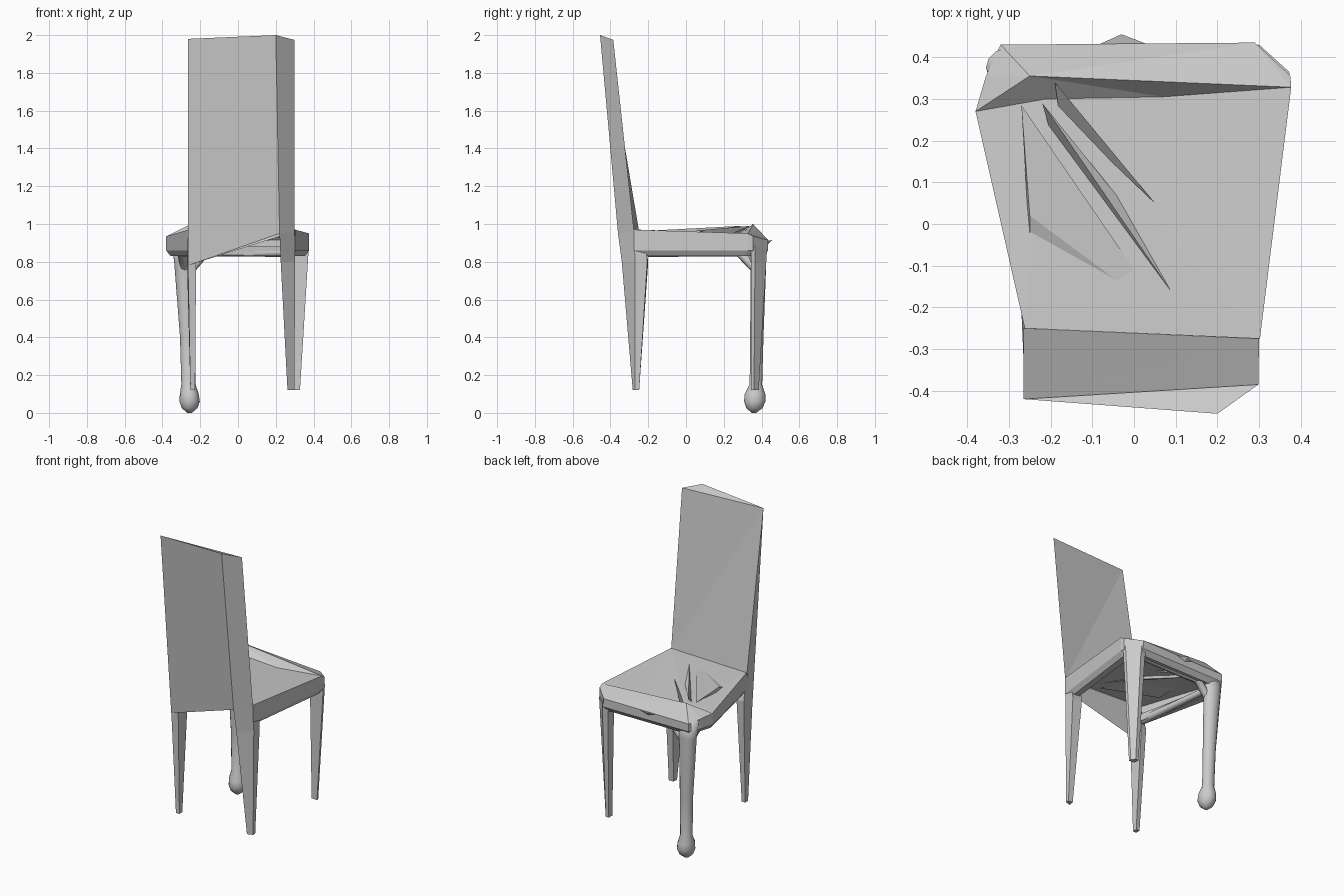
import bpy, bmesh, math


def mesh(name, verts, faces, smooth=False):
    """Object from a few points, with consistent normals."""
    me = bpy.data.meshes.new(name)
    me.from_pydata(verts, [], faces)
    bm = bmesh.new()
    bm.from_mesh(me)
    bmesh.ops.recalc_face_normals(bm, faces=bm.faces)
    bm.to_mesh(me)
    bm.free()
    ob = bpy.data.objects.new(name, me)
    bpy.context.collection.objects.link(ob)
    if smooth:
        for p in me.polygons:
            p.use_smooth = True
    return ob


def loft(name, rings, closed=True, smooth=False):
    """Skin a list of equally long rings; closed rings get end caps."""
    n = len(rings[0])
    verts = [p for r in rings for p in r]
    faces = []
    for k in range(len(rings) - 1):
        for i in range(n if closed else n - 1):
            j = (i + 1) % n
            faces.append((k*n + i, k*n + j, (k+1)*n + j, (k+1)*n + i))
    if closed:
        faces += [tuple(range(n))[::-1], tuple(range(len(verts) - n, len(verts)))]
    return mesh(name, verts, faces, smooth)


def at(z, *pts):
    return [(x, y, z) for x, y in pts]


# backrest: wedge with a triangular top and slanted lower edge
mesh("backrest", [(-.265, -.42, 1.98), (.2, -.455, 2.0), (.298, -.385, 1.975),
                  (-.265, -.31, .78), (.22, -.36, .95), (.30, -.275, .96), (-.265, -.25, .97)],
     [(0, 1, 2), (0, 3, 4, 1), (1, 4, 5, 2), (0, 2, 5), (0, 5, 6), (0, 6, 3), (3, 6, 5, 4)])

# rear legs
loft("rear_leg_right", [
    [(.22, -.36, .95), (.30, -.275, .96), (.30, -.21, .86), (.225, -.21, .84)],
    at(.80, (.226, -.34), (.303, -.27), (.30, -.205), (.235, -.20)),
    at(.12, (.262, -.282), (.298, -.27), (.298, -.248), (.265, -.248))])
loft("rear_leg_left", [
    at(.96, (-.265, -.325), (-.262, -.25), (-.26, -.25), (-.26, -.27)),
    at(.80, (-.265, -.31), (-.27, -.21), (-.225, -.20), (-.222, -.30)),
    at(.12, (-.252, -.28), (-.252, -.25), (-.227, -.25), (-.227, -.28))])

# plain front leg with a chamfered corner
loft("front_leg_right", [
    at(.88, (.27, .35), (.375, .345), (.372, .365), (.30, .43), (.26, .425)),
    at(.80, (.275, .35), (.37, .345), (.367, .365), (.305, .425), (.27, .42)),
    at(.12, (.288, .348), (.328, .345), (.327, .36), (.31, .385), (.288, .385))])

# front leg with a round foot: (z, centre x, centre y, radius x, radius y)
sections = [(.92, -.29, .375, .065, .05), (.80, -.282, .383, .056, .043),
            (.40, -.266, .375, .041, .036), (.15, -.262, .370, .038, .034),
            (.10, -.258, .365, .050, .056), (.06, -.256, .364, .054, .058),
            (.025, -.256, .362, .041, .044), (0, -.256, .36, .012, .012)]
N = 14
loft("front_leg_round", [
    [(cx + rx*math.cos(2*math.pi*i/N), cy + ry*math.sin(2*math.pi*i/N), z) for i in range(N)]
    for z, cx, cy, rx, ry in sections], smooth=True)

# seat rails: outer skirt, underside lip and inner wall, open at the back
A, B, B2, C = (-.262, -.25, .97), (-.38, .27, .935), (-.355, .355, .925), (-.32, .43, .91)
D, E2, E, F = (.29, .435, .915), (.375, .355, .935), (.377, .328, .95), (.302, -.275, .97)
rim = [A, B, B2, C, D, E2, E, F]


def inset(s, z):
    return [(x*s, .02 + (y - .02)*(s if y > 0 else .95), z) for x, y, _ in rim]


loft("seat_rails", [rim, [(x, y, .86) for x, y, _ in rim],
                    inset(.94, .83), inset(.80, .835), inset(.79, .88)], closed=False)

# seat top: crumpled sheet with a raised front corner
P, M, Q = (-.25, .355, 1.0), (.07, .305, .93), (-.21, .30, .95)
mesh("seat_top", rim + [P, M, Q],
     [(8, 1, 2), (8, 2, 3), (8, 3, 4), (8, 4, 6), (4, 5, 6), (8, 6, 9), (8, 9, 10),
      (8, 10, 1), (6, 7, 9), (7, 10, 9), (0, 10, 7), (0, 1, 10)])

# thin folds fanning across the seat
folds = [((-.19, .34, .99), (.05, .05, .965), (-.18, .27, .94), (-.10, .22, .94)),
         ((-.22, .29, .99), (.105, -.185, .965), (-.20, .22, .94), (.03, -.02, .945)),
         ((-.27, .285, .98), (-.25, .02, .975), (-.25, -.065, .945), (.08, -.225, .96))]
for pts in folds:
    mesh("seat_fold", pts, [(0, 1, 2), (0, 2, 3), (0, 3, 1), (1, 3, 2)])

# small splinter on the front rail
mesh("rail_splinter", [(-.09, .428, .91), (.03, .432, .91), (-.03, .455, .915), (-.03, .43, .89)],
     [(0, 1, 2), (0, 2, 3), (1, 3, 2), (0, 3, 1)])

# curved braces from the rounded leg into the rails
for path in ([(.27, .37, .85), (-.17, .375, .85), (-.25, .375, .76)],
             [(-.24, -.2, .85), (-.30, .28, .85), (-.28, .36, .77)]):
    cu = bpy.data.curves.new("leg_brace", 'CURVE')
    cu.dimensions = '3D'
    cu.bevel_depth, cu.bevel_resolution = .024, 2
    cu.use_fill_caps = True
    sp = cu.splines.new('POLY')
    sp.points.add(len(path) - 1)
    for q, co in zip(sp.points, path):
        q.co = (*co, 1)
    bpy.context.collection.objects.link(bpy.data.objects.new("leg_brace", cu))
